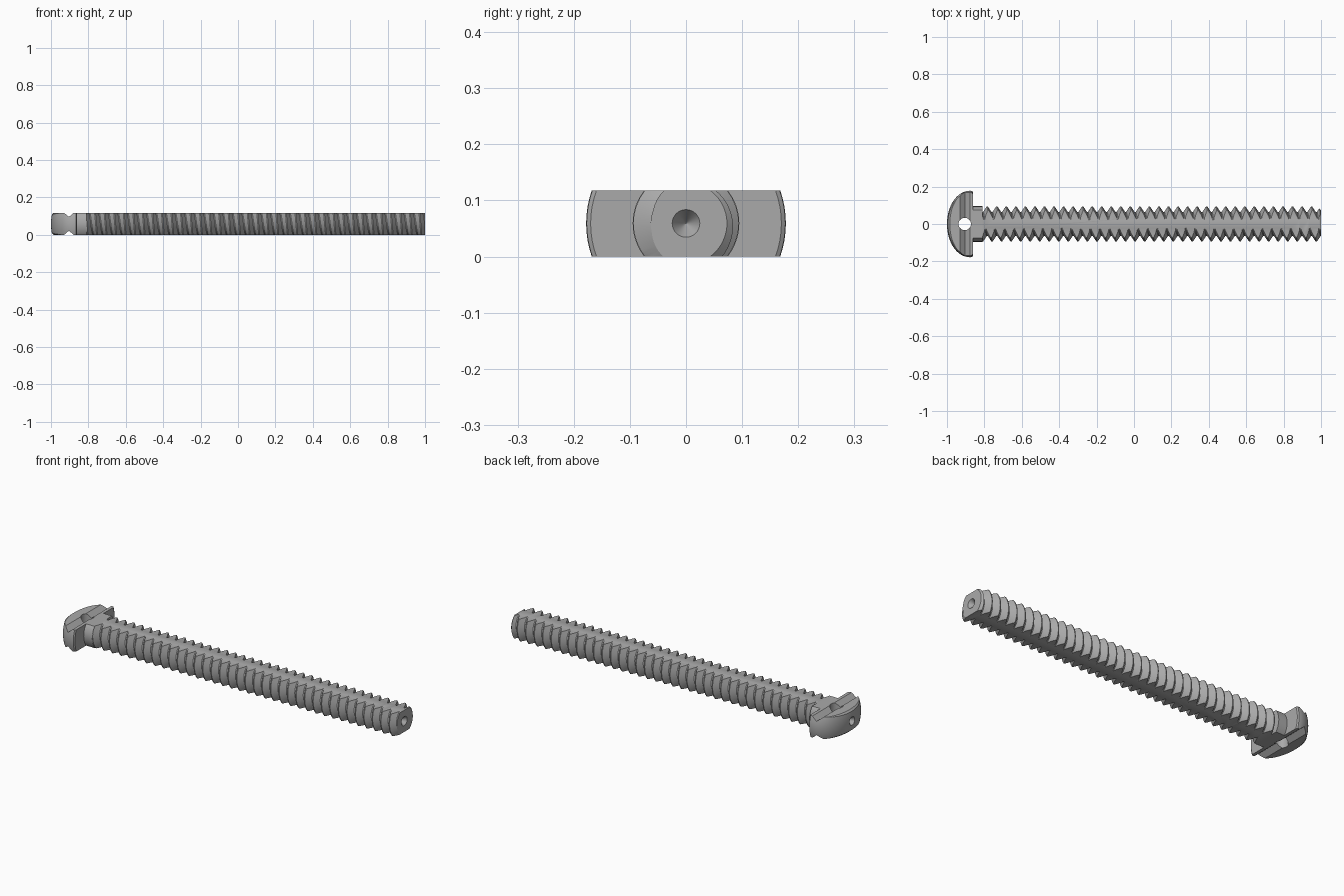
import bpy, bmesh, math
from mathutils import Matrix, Vector

cube = bpy.data.objects.get("Cube")
if cube:
    bpy.data.objects.remove(cube, do_unlink=True)

HALF = 0.059              # half thickness between the two flats
PITCH, CREST, ROOT = 0.051, 0.094, 0.063
X_START, X_END = -0.81, 1.0

steel = bpy.data.materials.new("grey steel")
steel.use_nodes = True
steel.diffuse_color = (0.4, 0.4, 0.4, 1)
steel.node_tree.nodes["Principled BSDF"].inputs["Base Color"].default_value = (0.4, 0.4, 0.4, 1)


def finish(bm, name):
    bmesh.ops.remove_doubles(bm, verts=bm.verts, dist=1e-5)
    bmesh.ops.dissolve_degenerate(bm, edges=bm.edges, dist=1e-6)
    bmesh.ops.recalc_face_normals(bm, faces=bm.faces)
    mesh = bpy.data.meshes.new(name)
    bm.to_mesh(mesh)
    bm.free()
    obj = bpy.data.objects.new(name, mesh)
    bpy.context.collection.objects.link(obj)
    mesh.materials.append(steel)
    return obj


def loft(rings, name):
    """Skin matching closed rings of points and cap both ends."""
    bm = bmesh.new()
    rows = [[bm.verts.new(p) for p in ring] for ring in rings]
    n = len(rows[0])
    for a, b in zip(rows, rows[1:]):
        for i in range(n):
            bm.faces.new((a[i], a[(i + 1) % n], b[(i + 1) % n], b[i]))
    bm.faces.new(rows[0])
    bm.faces.new(rows[-1])
    return finish(bm, name)


def lathe(profile, name, n=72):
    """Turn (x, radius) points about the long axis."""
    turn = [2 * math.pi * i / n for i in range(n)]
    return loft([[(x, r * math.cos(t), HALF + r * math.sin(t)) for t in turn]
                 for x, r in profile], name)


def box(x0, x1, name):
    return loft([[(x, -0.3, z), (x, 0.3, z), (x, 0.3, z + 2 * HALF), (x, -0.3, z + 2 * HALF)]
                 for x, z in ((x0, 0), (x1, 0))], name)


def carve(obj, tool, operation):
    mod = obj.modifiers.new("carve", 'BOOLEAN')
    mod.operation, mod.object, mod.solver = operation, tool, 'EXACT'
    bpy.context.view_layer.objects.active = obj
    bpy.ops.object.modifier_apply(modifier=mod.name)
    bpy.data.objects.remove(tool, do_unlink=True)


def smooth(obj, degrees):
    bpy.ops.object.select_all(action='DESELECT')
    obj.select_set(True)
    bpy.context.view_layer.objects.active = obj
    bpy.ops.object.shade_smooth_by_angle(angle=math.radians(degrees))


# Threaded shaft: V profile swept round a helix and trimmed at both ends
def thread_radius(phase):
    d = abs(phase % 1 - 0.5) * 2          # 0 on the crest, 1 in the root
    return CREST - (CREST - ROOT) * min(max((d - 0.1) / 0.8, 0), 1)


def thread():
    bm = bmesh.new()
    seg = 48
    stops = (0.05, 0.45, 0.55, 0.95)
    turns = range(-2, int((X_END - X_START) / PITCH) + 3)
    columns = []
    for k in range(seg + 1):
        t = 2 * math.pi * k / seg
        column = []
        for i in turns:
            for s in stops:
                x = min(max(X_START + PITCH * (i + s + k / seg), X_START), X_END)
                r = thread_radius((x - X_START) / PITCH - k / seg)
                column.append(bm.verts.new((x, r * math.cos(t), HALF + r * math.sin(t))))
        columns.append(column)
    for a, b in zip(columns, columns[1:]):
        for i in range(len(a) - 1):
            bm.faces.new((a[i], a[i + 1], b[i + 1], b[i]))
    # merge the seam and the trimmed ends, then close them
    bmesh.ops.remove_doubles(bm, verts=bm.verts, dist=1e-5)
    bmesh.ops.dissolve_degenerate(bm, edges=bm.edges, dist=1e-6)
    bmesh.ops.holes_fill(bm, edges=[e for e in bm.edges if e.is_boundary], sides=0)
    return finish(bm, "threaded_shaft")


shaft = thread()
carve(shaft, lathe([(-0.9, 0.12), (0.96, 0.12), (1.0, 0.073), (1.01, 0.06)], "end_taper"), 'INTERSECT')
carve(shaft, box(-0.9, 1.1, "shaft_flats"), 'INTERSECT')
carve(shaft, lathe([(0.965, 0.0005), (1.005, 0.028)], "tip_centre"), 'DIFFERENCE')
smooth(shaft, 25)

# Domed head with a short collar
dome = [(-0.88 - 0.12 * math.cos(a), 0.177 * math.sin(a))
        for a in (math.pi / 2 * (i + 0.05) / 16 for i in range(16))]
head = lathe(dome + [(-0.878, 0.178), (-0.866, 0.177), (-0.861, 0.170), (-0.861, 0.095),
                     (X_START, 0.095)], "domed_head")


# Flats on the head, with a chamfer that follows the dome
def dome_outline(z, inset):
    arc = [math.pi * (i / 32 - 0.5) for i in range(33)]
    curve = [(-0.89 - (0.113 - inset) * math.cos(a), (0.185 - inset) * math.sin(a), z) for a in arc]
    return [(-0.7, -0.25, z), (-0.89, -0.25, z)] + curve + [(-0.89, 0.25, z), (-0.7, 0.25, z)]


carve(head, loft([dome_outline(0, 0.018), dome_outline(0.015, 0),
                  dome_outline(2 * HALF - 0.015, 0), dome_outline(2 * HALF, 0.018)],
                 "head_flats"), 'INTERSECT')

# V grooves across both flats
for z in (0, 2 * HALF):
    carve(head, loft([[(-0.93, y, z), (-0.904, y, z - 0.022), (-0.878, y, z), (-0.904, y, z + 0.022)]
                      for y in (-0.3, 0.3)], "groove"), 'DIFFERENCE')

# Cross hole through the head and centre mark on the dome
ring = [2 * math.pi * i / 40 for i in range(40)]
carve(head, loft([[(-0.905 + 0.033 * math.cos(t), 0.033 * math.sin(t), z) for t in ring]
                  for z in (-0.1, 0.3)], "cross_hole"), 'DIFFERENCE')
carve(head, lathe([(-1.005, 0.026), (-0.96, 0.0005)], "dome_centre"), 'DIFFERENCE')
smooth(head, 25)
